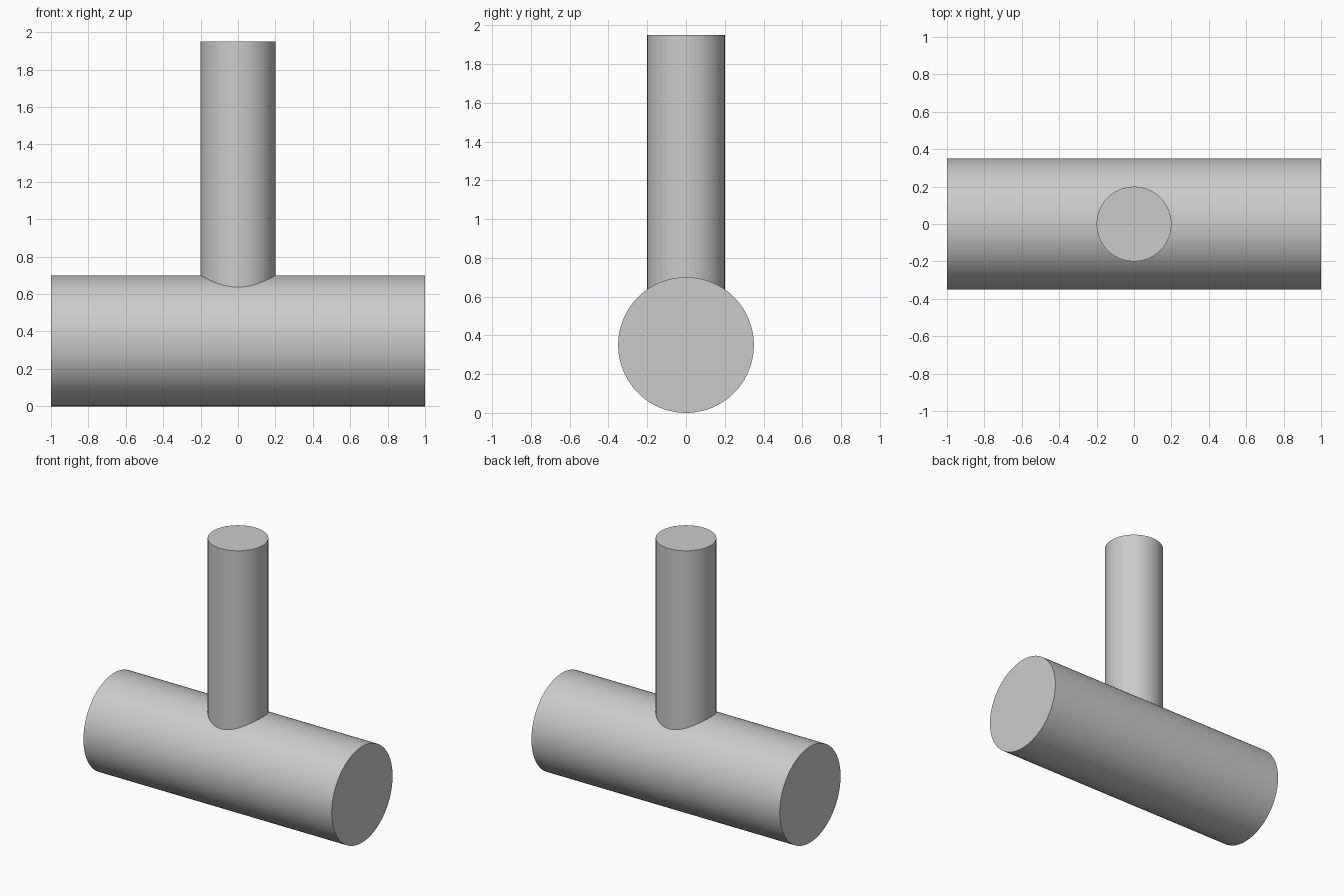
import bpy
from math import pi, radians

cube = bpy.data.objects.get("Cube")
if cube:
    bpy.data.objects.remove(cube, do_unlink=True)

HEAD_RADIUS, HEAD_LENGTH = 0.35, 2.0
HANDLE_RADIUS, HANDLE_TOP = 0.2, 1.95

# Single plain grey
grey = bpy.data.materials.new("plain_grey")
grey.use_nodes = True
colour = (0.6, 0.6, 0.6, 1)
grey.diffuse_color = colour
grey.node_tree.nodes["Principled BSDF"].inputs["Base Color"].default_value = colour


def cylinder(name, radius, depth, location, rotation=(0, 0, 0)):
    bpy.ops.mesh.primitive_cylinder_add(vertices=96, radius=radius, depth=depth,
                                        location=location, rotation=rotation)
    obj = bpy.context.object
    obj.name = name
    obj.data.materials.append(grey)
    bpy.ops.object.shade_smooth_by_angle(angle=radians(30))
    return obj


# Horizontal head lying along x
cylinder("head", HEAD_RADIUS, HEAD_LENGTH, (0, 0, HEAD_RADIUS), (0, pi / 2, 0))

# Upright handle, rooted at the centre of the head
cylinder("handle", HANDLE_RADIUS, HANDLE_TOP - HEAD_RADIUS,
         (0, 0, (HANDLE_TOP + HEAD_RADIUS) / 2))
